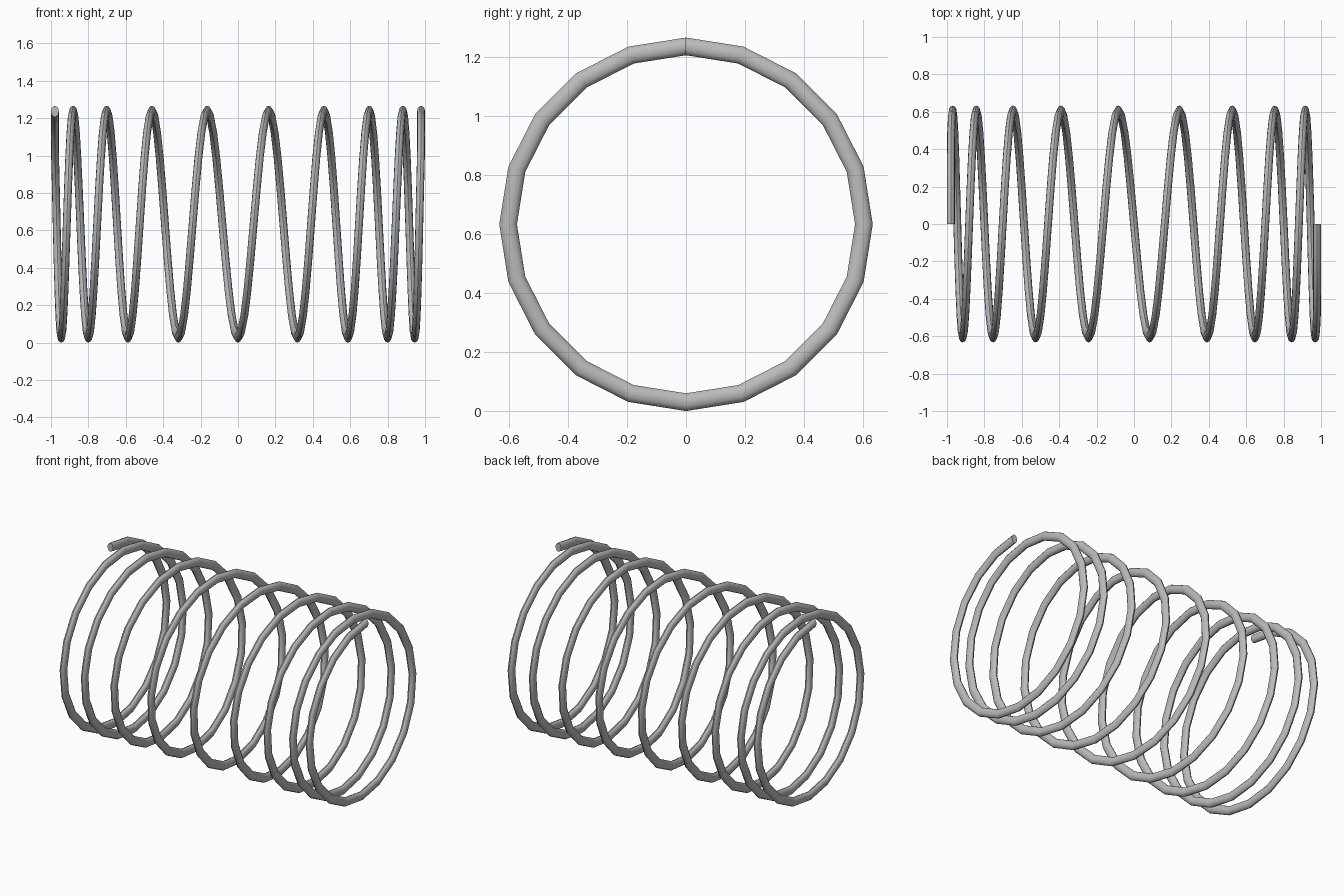
import bpy, bmesh
from math import sin, cos, pi, radians

if "Cube" in bpy.data.objects:
    bpy.data.objects.remove(bpy.data.objects["Cube"])

TURNS, STEPS, SIDES = 9, 20, 12
COIL_R, WIRE_R, WIRE_X = 0.603, 0.03, 0.021
CENTRE_Z = COIL_R + WIRE_R
END_X = 1 - WIRE_X

steel = bpy.data.materials.new("steel grey")
steel.use_nodes = True
grey = (0.5, 0.5, 0.5, 1)
steel.diffuse_color = grey
steel.node_tree.nodes["Principled BSDF"].inputs["Base Color"].default_value = grey


def along(t):
    """Distance along the axis after t turns from the middle; tightens to the ends."""
    a = abs(t)
    x = min(a * (0.339 - 0.0193 * a - 0.0016 * a * a), END_X)
    return x if t > 0 else -x


# Coil: sweep an elliptical wire section around the axis
bm = bmesh.new()
rings = []
for i in range(TURNS * STEPS + 1):
    x = along(i / STEPS - TURNS / 2)
    turn = 2 * pi * i / STEPS
    ring = []
    for k in range(SIDES):
        a = 2 * pi * k / SIDES
        r = COIL_R + WIRE_R * cos(a)
        ring.append(bm.verts.new((x + WIRE_X * sin(a), r * sin(turn), CENTRE_Z + r * cos(turn))))
    rings.append(ring)
for p, q in zip(rings, rings[1:]):
    for k in range(SIDES):
        n = (k + 1) % SIDES
        bm.faces.new((p[k], p[n], q[n], q[k]))

# Flat wire ends
bm.faces.new(rings[0])
bm.faces.new(rings[-1])
bmesh.ops.recalc_face_normals(bm, faces=bm.faces)

mesh = bpy.data.meshes.new("spring_coil")
bm.to_mesh(mesh)
bm.free()
mesh.materials.append(steel)
coil = bpy.data.objects.new("spring_coil", mesh)
bpy.context.collection.objects.link(coil)
bpy.context.view_layer.objects.active = coil
coil.select_set(True)
bpy.ops.object.shade_smooth_by_angle(angle=radians(40))
